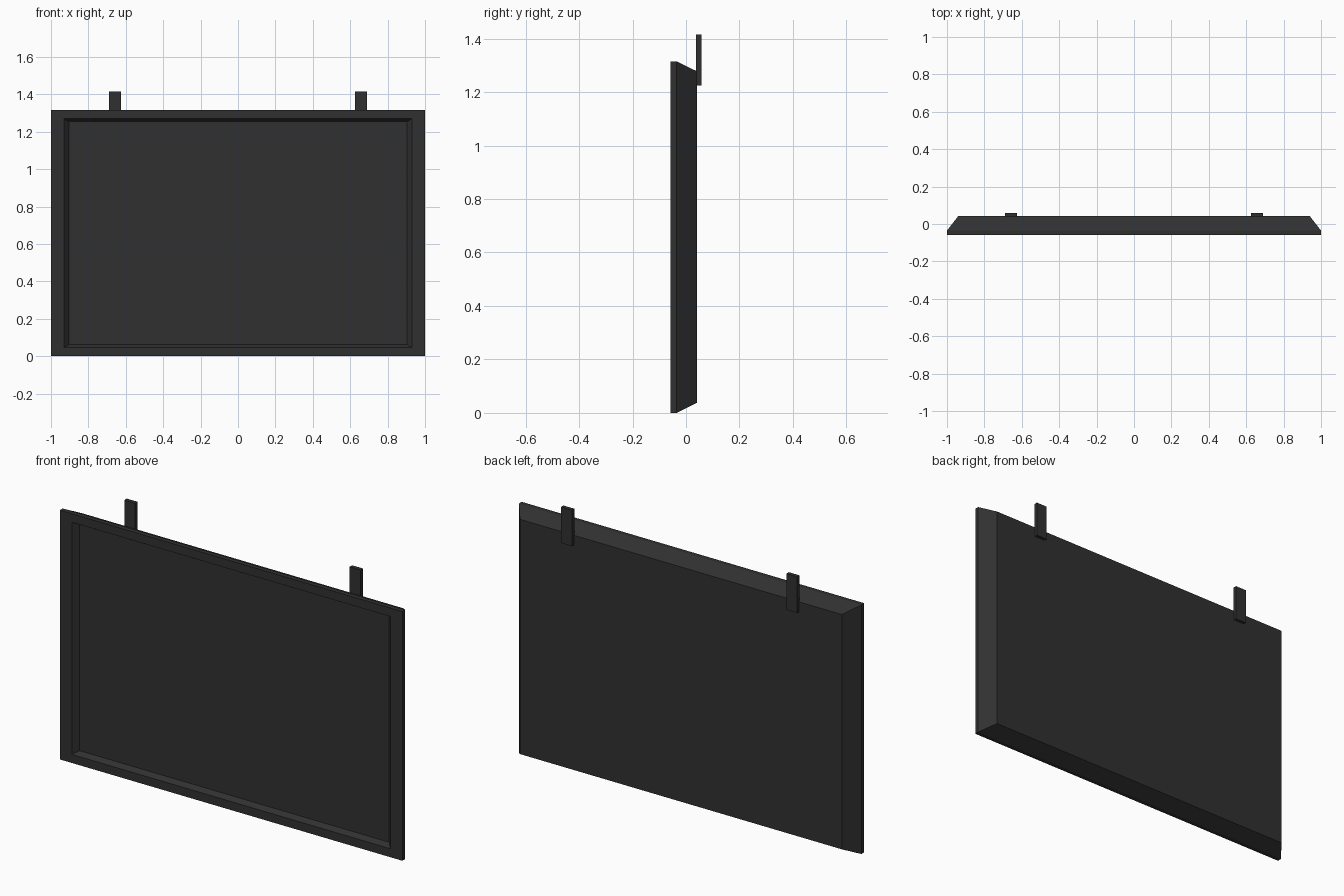
import bpy
import bmesh

cube = bpy.data.objects.get("Cube")
if cube:
    bpy.data.objects.remove(cube, do_unlink=True)

black = bpy.data.materials.new("matte black")
black.use_nodes = True
colour = (0.03, 0.03, 0.03, 1)
black.diffuse_color = colour
bsdf = black.node_tree.nodes["Principled BSDF"]
bsdf.inputs["Base Color"].default_value = colour
bsdf.inputs["Roughness"].default_value = 0.8


def loft_panel(name, sections):
    """Join rectangles (x0, x1, z0, z1, y) in order and cap both ends."""
    bm = bmesh.new()
    rings = []
    for x0, x1, z0, z1, y in sections:
        corners = ((x0, z0), (x1, z0), (x1, z1), (x0, z1))
        rings.append([bm.verts.new((x, y, z)) for x, z in corners])
    for a, b in zip(rings, rings[1:]):
        for i in range(4):
            j = (i + 1) % 4
            bm.faces.new((a[i], a[j], b[j], b[i]))
    bm.faces.new(rings[0])
    bm.faces.new(rings[-1])
    bmesh.ops.recalc_face_normals(bm, faces=bm.faces)
    mesh = bpy.data.meshes.new(name)
    bm.to_mesh(mesh)
    bm.free()
    mesh.materials.append(black)
    obj = bpy.data.objects.new(name, mesh)
    bpy.context.collection.objects.link(obj)
    return obj


# Panel: recessed screen, sloped inner rim, flat border, tapered back
loft_panel("screen_panel", [
    (-0.904, 0.904, 0.061, 1.254, -0.03),
    (-0.93, 0.93, 0.045, 1.27, -0.058),
    (-1, 1, 0, 1.315, -0.058),
    (-1, 1, 0, 1.315, -0.035),
    (-0.94, 0.94, 0.038, 1.277, 0.042),
])

# Hanging brackets on the back
for side, centre in (("right", -0.658), ("left", 0.658)):
    x0, x1 = centre - 0.032, centre + 0.032
    loft_panel(side + "_hanging_bracket", [
        (x0, x1, 1.225, 1.415, 0.037),
        (x0, x1, 1.225, 1.415, 0.058),
    ])
